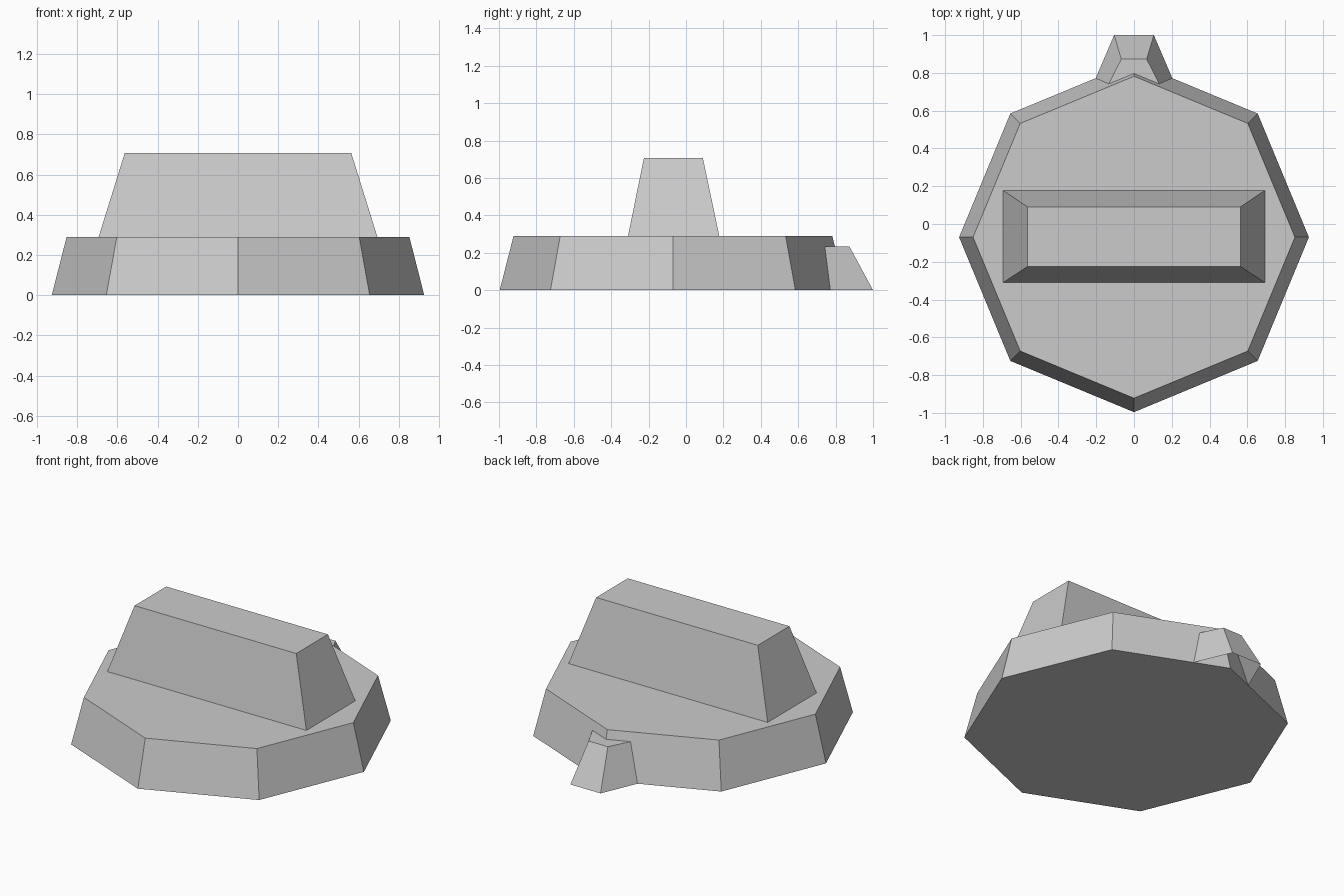
import bpy
import bmesh
from math import cos, sin, pi

cube = bpy.data.objects.get("Cube")
if cube:
    bpy.data.objects.remove(cube, do_unlink=True)

GREY = (0.6, 0.6, 0.6, 1.0)
grey = bpy.data.materials.new("plain grey")
grey.use_nodes = True
grey.diffuse_color = GREY
grey.node_tree.nodes["Principled BSDF"].inputs["Base Color"].default_value = GREY


def loft(name, lower, upper, z0, z1, floor=False, open_side=None):
    """Join two matching outlines with flat walls and cap them."""
    bm = bmesh.new()
    a = [bm.verts.new((x, y, z0)) for x, y in lower]
    b = [bm.verts.new((x, y, z1)) for x, y in upper]
    n = len(a)
    for i in range(n):
        j = (i + 1) % n
        if open_side is None or i not in open_side:
            bm.faces.new((a[i], a[j], b[j], b[i]))
    bm.faces.new(b)
    if floor:
        bm.faces.new(a[::-1])
    # drop points left over where the outline is open
    bmesh.ops.delete(bm, geom=[v for v in bm.verts if not v.link_faces], context='VERTS')
    mesh = bpy.data.meshes.new(name)
    bm.to_mesh(mesh)
    bm.free()
    mesh.materials.append(grey)
    obj = bpy.data.objects.new(name, mesh)
    bpy.context.collection.objects.link(obj)
    return obj


def octagon(radius, cy):
    return [(radius * cos(i * pi / 4), cy + radius * sin(i * pi / 4)) for i in range(8)]


def rectangle(half_width, y0, y1):
    return [(-half_width, y0), (half_width, y0), (half_width, y1), (-half_width, y1)]


def pointer(inner, y_in, outer, y_out, y_mid):
    return [(0, y_mid), (inner, y_in), (outer, y_out), (-outer, y_out), (-inner, y_in)]


RIM = 0.29

# Eight-sided tapered base
loft("knob_base", octagon(0.926, -0.07), octagon(0.852, -0.07), 0, RIM, floor=True)

# Tapered grip bar across the top
loft("grip_bar", rectangle(0.693, -0.31, 0.178), rectangle(0.563, -0.225, 0.09), RIM, 0.707)

# Small pointer at the back, open where it meets the base wall
loft("pointer_tab", pointer(0.203, 0.772, 0.105, 1.0, 0.856),
     pointer(0.133, 0.742, 0.067, 0.873, 0.797), 0, 0.235, open_side=(0, 4))
